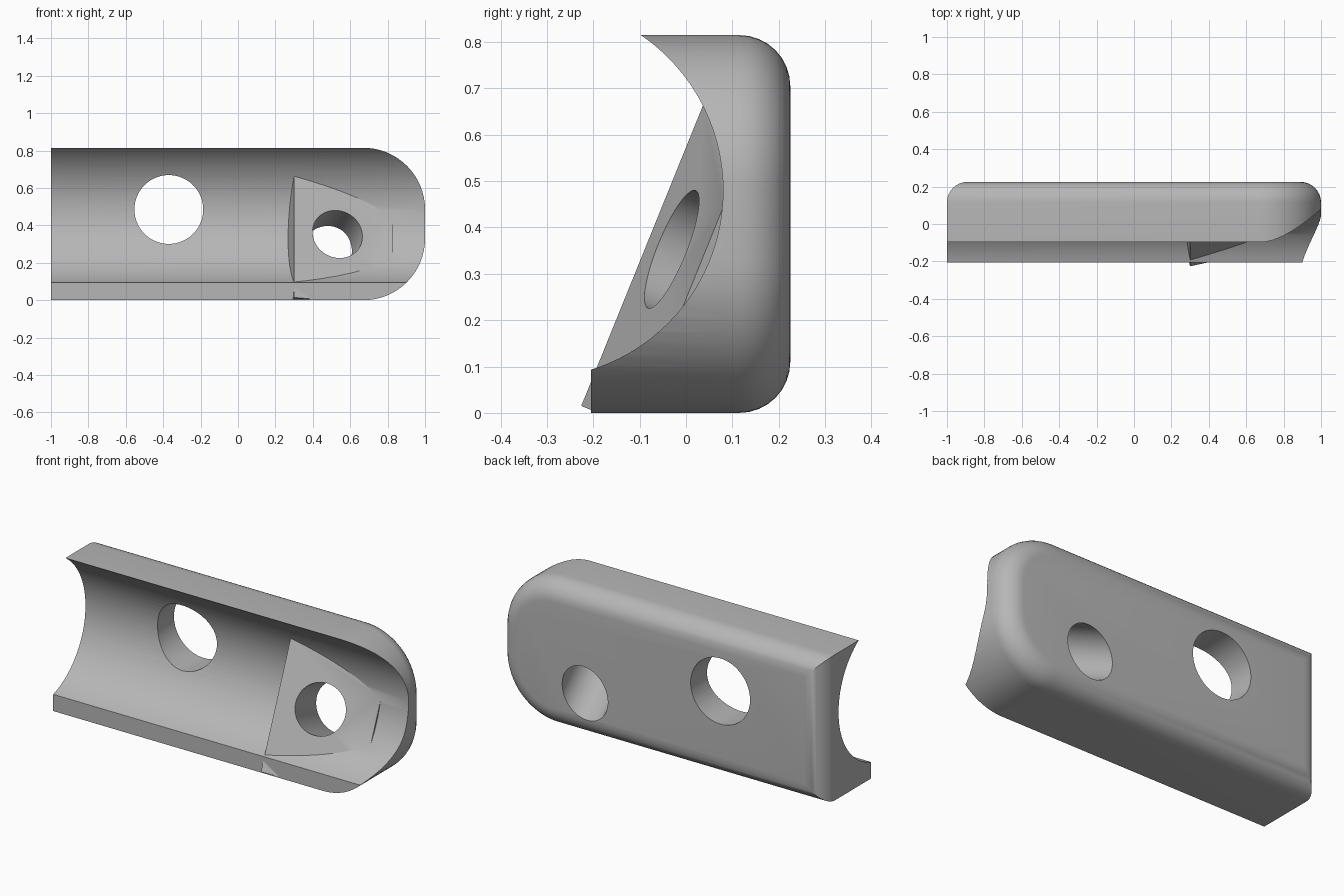
import bpy, bmesh, math
from mathutils import Vector, Matrix

if "Cube" in bpy.data.objects:
    bpy.data.objects.remove(bpy.data.objects["Cube"], do_unlink=True)

HEIGHT, CORNER, FILLET, BACK = 0.815, 0.33, 0.11, 0.225

grey = bpy.data.materials.new("plain_grey")
grey.use_nodes = True
colour = (0.47, 0.47, 0.47, 1)
grey.diffuse_color = colour
grey.node_tree.nodes["Principled BSDF"].inputs["Base Color"].default_value = colour


def finish(bm, name):
    bmesh.ops.recalc_face_normals(bm, faces=bm.faces[:])
    mesh = bpy.data.meshes.new(name)
    bm.to_mesh(mesh)
    bm.free()
    mesh.materials.append(grey)
    obj = bpy.data.objects.new(name, mesh)
    bpy.context.collection.objects.link(obj)
    return obj


def outline_prism(name, front, back, fillet=0):
    """Bar outline with two rounded right corners, extruded along y."""
    pts = [(-1, HEIGHT), (-1, 0)]
    for cz, start in ((CORNER, -90), (HEIGHT - CORNER, 0)):
        for i in range(17):
            a = math.radians(start + 90 * i / 16)
            pts.append((1 - CORNER + CORNER * math.cos(a), cz + CORNER * math.sin(a)))
    bm = bmesh.new()
    face = bm.faces.new([bm.verts.new((x, front, z)) for x, z in pts])
    ext = bmesh.ops.extrude_face_region(bm, geom=[face])["geom"]
    bmesh.ops.translate(bm, vec=(0, back - front, 0),
                        verts=[g for g in ext if isinstance(g, bmesh.types.BMVert)])
    bmesh.ops.recalc_face_normals(bm, faces=bm.faces[:])
    if fillet:
        rim = [e for e in bm.edges if all(v.co.y > back - 0.001 for v in e.verts)]
        bmesh.ops.bevel(bm, geom=rim, offset=fillet, offset_type='OFFSET',
                        segments=8, profile=0.5, affect='EDGES')
    return finish(bm, name)


def cylinder(name, centre, axis, radius, length, sides=64):
    bm = bmesh.new()
    turn = Vector(axis).to_track_quat('Z', 'Y').to_matrix().to_4x4()
    bmesh.ops.create_cone(bm, cap_ends=True, segments=sides, radius1=radius,
                          radius2=radius, depth=length,
                          matrix=Matrix.Translation(centre) @ turn)
    return finish(bm, name)


def combine(target, tool, operation):
    mod = target.modifiers.new("combine", 'BOOLEAN')
    mod.operation, mod.solver, mod.object = operation, 'EXACT', tool
    bpy.context.view_layer.objects.active = target
    bpy.ops.object.modifier_apply(modifier=mod.name)
    bpy.data.objects.remove(tool, do_unlink=True)


# Bar with a filleted back and a round channel along the front
bar = outline_prism("grooved_bar", -0.205, BACK, FILLET)
combine(bar, cylinder("channel_cutter", (0, -0.325, 0.48), (1, 0, 0), 0.405, 3, 96), 'DIFFERENCE')

# Tilted flat pad: up runs along its left edge, along runs across its face
up = Vector((0, 0.405, 1))
out = Vector((0.252, -1, 0.405)).normalized()
along = Vector((1, 0.216, -0.0877))
corner = Vector((0.3, -0.226, 0.015))
bm = bmesh.new()
face = bm.faces.new([bm.verts.new(corner + along * s + up * t)
                     for s, t in ((0, 0), (0.527, 0), (0.527, 0.68), (0, 0.68))])
ext = bmesh.ops.extrude_face_region(bm, geom=[face])["geom"]
bmesh.ops.translate(bm, vec=out * -0.25,
                    verts=[g for g in ext if isinstance(g, bmesh.types.BMVert)])
pad = finish(bm, "angled_pad")
combine(pad, outline_prism("pad_limits", -0.4, 0.1), 'INTERSECT')
combine(bar, pad, 'UNION')

# Straight hole, and a second hole square to the pad
combine(bar, cylinder("straight_hole", (-0.37, 0, 0.485), (0, 1, 0), 0.184, 2), 'DIFFERENCE')
combine(bar, cylinder("angled_hole", (0.532, -0.031, 0.353), out, 0.137, 2), 'DIFFERENCE')

bpy.ops.object.select_all(action='DESELECT')
bar.select_set(True)
bpy.context.view_layer.objects.active = bar
bpy.ops.object.shade_smooth_by_angle(angle=math.radians(25))
